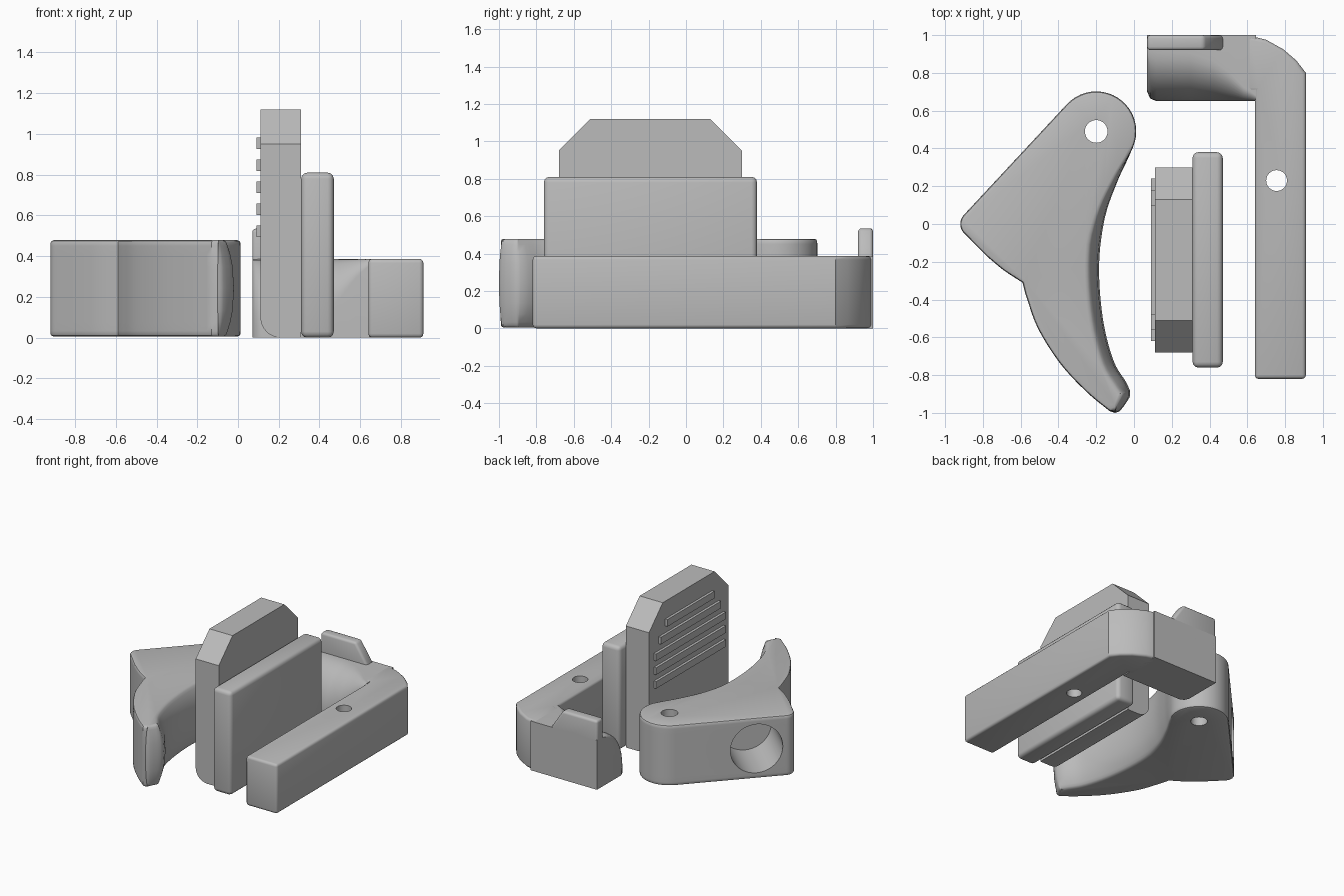
import bpy, bmesh
from math import sin, cos, pi, radians, sqrt
from mathutils import Vector

if "Cube" in bpy.data.objects:
    bpy.data.objects.remove(bpy.data.objects["Cube"])

GRAY = (0.5, 0.5, 0.5, 1)
mat = bpy.data.materials.new("plain gray")
mat.use_nodes = True
mat.diffuse_color = GRAY
mat.node_tree.nodes["Principled BSDF"].inputs["Base Color"].default_value = GRAY


def select(obj):
    bpy.ops.object.select_all(action="DESELECT")
    obj.select_set(True)
    bpy.context.view_layer.objects.active = obj


def loft(name, rings):
    """Skin a list of equal-length closed rings and cap both ends."""
    bm = bmesh.new()
    layers = [[bm.verts.new(p) for p in ring] for ring in rings]
    n = len(layers[0])
    for a, b in zip(layers, layers[1:]):
        for i in range(n):
            j = (i + 1) % n
            bm.faces.new((a[i], a[j], b[j], b[i]))
    bm.faces.new(layers[0])
    bm.faces.new(layers[-1])
    bmesh.ops.recalc_face_normals(bm, faces=bm.faces)
    mesh = bpy.data.meshes.new(name)
    bm.to_mesh(mesh)
    bm.free()
    obj = bpy.data.objects.new(name, mesh)
    bpy.context.collection.objects.link(obj)
    mesh.materials.append(mat)
    return obj


def prism(name, pts, axis, lo, hi):
    """Extrude a 2D outline along the given axis index."""
    def place(p, d):
        q = list(p)
        q.insert(axis, d)
        return q
    return loft(name, [[place(p, d) for p in pts] for d in (lo, hi)])


def rect(a0, a1, b0, b1):
    return [(a0, b0), (a1, b0), (a1, b1), (a0, b1)]


def bevel(obj, width, segments=3):
    mod = obj.modifiers.new("round", "BEVEL")
    mod.width, mod.segments = width, segments
    mod.limit_method, mod.angle_limit = "ANGLE", radians(40)
    select(obj)
    bpy.ops.object.modifier_apply(modifier=mod.name)


def drill(obj, center, radius, depth, direction):
    """Cut a round hole centred on the given point."""
    bpy.ops.mesh.primitive_cylinder_add(vertices=40, radius=radius, depth=depth, location=center)
    cutter = bpy.context.object
    cutter.rotation_euler = Vector(direction).to_track_quat("Z", "Y").to_euler()
    cutter.hide_render = True
    cutter.data.materials.append(mat)
    mod = obj.modifiers.new("hole", "BOOLEAN")
    mod.operation, mod.object, mod.solver = "DIFFERENCE", cutter, "EXACT"
    select(obj)
    bpy.ops.object.modifier_apply(modifier=mod.name)
    bpy.data.objects.remove(cutter)


def smooth(obj, angle=35):
    select(obj)
    bpy.ops.object.shade_smooth_by_angle(angle=radians(angle))


def arc(cx, cy, r, a0, a1, n):
    angles = [radians(a0 + (a1 - a0) * i / n) for i in range(n + 1)]
    return [(cx + r * cos(a), cy + r * sin(a)) for a in angles]


def spline(pts, steps=5):
    """Catmull-Rom curve through the points."""
    v = [Vector(p) for p in pts]
    v = [2 * v[0] - v[1]] + v + [2 * v[-1] - v[-2]]
    out = []
    for a, b, c, d in zip(v, v[1:], v[2:], v[3:]):
        for i in range(steps):
            t = i / steps
            out.append(0.5 * (2 * b + (c - a) * t + (2 * a - 5 * b + 4 * c - d) * t * t
                              + (3 * b - a - 3 * c + d) * t ** 3))
    return [tuple(p) for p in out] + [tuple(pts[-1])]


# Curved lever: outline lofted upwards, with a bulging finger face
pivot = arc(-0.2, 0.49, 0.212, -22, 137, 20)
heel = arc(-0.85, 0.0, 0.07, 137, 228, 8)
back = spline([(-0.78, -0.17), (-0.69, -0.245), (-0.59, -0.31)], 3)
blade = spline([(-0.575, -0.37), (-0.51, -0.55), (-0.39, -0.74), (-0.25, -0.89), (-0.13, -0.99)])
tip = spline([(-0.1, -1.0), (-0.07, -0.985), (-0.025, -0.92), (-0.02, -0.885)], 3)
finger = spline([(-0.04, -0.84), (-0.11, -0.72), (-0.165, -0.5), (-0.185, -0.22),
                 (-0.155, 0.03), (-0.09, 0.22), (-0.03, 0.35)])
outline = pivot + heel + back + blade + tip + finger
weights = [0] * len(pivot + heel + back + blade)
weights += [0.3 + 0.6 * i / len(tip) for i in range(len(tip))]
weights += [min(1, max(0, (0.4 - p[1]) / 0.5)) for p in finger]

rings = []
for u in (-1, -0.98, -0.95, -0.88, -0.7, -0.45, 0, 0.45, 0.7, 0.88, 0.95, 0.98, 1):
    e = max(0, (abs(u) - 0.93) / 0.07)
    edge = 0.016 * (1 - sqrt(max(0, 1 - e * e)))
    ring = []
    for i, (p, w) in enumerate(zip(outline, weights)):
        a, b = outline[i - 1], outline[(i + 1) % len(outline)]
        t = Vector((b[0] - a[0], b[1] - a[1])).normalized()
        inset = edge + w * 0.06 * abs(u) ** 2.5
        ring.append((p[0] - t.y * inset, p[1] + t.x * inset, 0.242 + 0.237 * u))
    rings.append(ring)
lever = loft("curved_lever", rings)
drill(lever, (-0.2, 0.49, 0.24), 0.06, 1, (0, 0, 1))
drill(lever, (-0.76, 0.21, 0.24), 0.19, 0.8, (0.73, -0.68, 0))
smooth(lever)

# Thick backing plate
plate = prism("thick_plate", rect(0.31, 0.47, -0.76, 0.38), 2, 0, 0.81)
bevel(plate, 0.03)
smooth(plate)

# Tall plate with chamfered top corners and one rounded lower edge
tall = prism("tall_plate", [(-0.68, 0), (0.3, 0), (0.3, 0.95), (0.13, 1.12),
                            (-0.51, 1.12), (-0.68, 0.95)], 0, 0.11, 0.31)
bm = bmesh.new()
bm.from_mesh(tall.data)
low = [e for e in bm.edges if all(v.co.x < 0.12 and v.co.z < 0.01 for v in e.verts)]
bmesh.ops.bevel(bm, geom=low, offset=0.1, segments=8, profile=0.5, affect="EDGES")
bm.to_mesh(tall.data)
bm.free()
smooth(tall, 30)

# Grip ribs, shorter towards the top
for i, half in enumerate((0.43, 0.43, 0.43, 0.37, 0.29)):
    z = 0.495 + 0.108 * i
    prism("grip_rib_%d" % (i + 1), rect(-0.19 - half, -0.19 + half, z, z + 0.055), 0, 0.09, 0.12)

# Long bracket arm with a rounded outer corner
arm = prism("bracket_arm", [(0.64, -0.82), (0.91, -0.82), (0.91, 0.8), (0.86, 0.865), (0.79, 0.925),
                            (0.7, 0.975), (0.6, 1.0), (0.6, 0.7), (0.64, 0.7)], 2, 0, 0.387)
bevel(arm, 0.025)
drill(arm, (0.755, 0.23, 0.2), 0.055, 1, (0, 0, 1))
smooth(arm)

# Bracket head: a rounded front that flattens out towards the arm
sections = []
for x, front, t in ((0.07, 0.7, 0), (0.085, 0.665, 0), (0.12, 0.65, 0), (0.3, 0.65, 0.03),
                    (0.42, 0.65, 0.2), (0.5, 0.65, 0.45), (0.58, 0.65, 0.8), (0.645, 0.65, 1)):
    ry, rz = 0.26 - 0.23 * t, 0.33 - 0.3 * t
    ring = [(x, 1, 0), (x, 1, 0.385)]
    for k in range(11):
        a = pi / 2 * k / 10
        ring.append((x, front + ry * (1 - sin(a)), 0.385 - rz * (1 - cos(a))))
    sections.append(ring + [(x, front, 0)])
smooth(loft("bracket_head", sections), 45)

# Upright tab on the back of the head
tab = prism("bracket_tab", [(0.07, 0.25), (0.47, 0.25), (0.47, 0.385), (0.37, 0.535), (0.07, 0.535)],
            1, 0.92, 1.0)
bevel(tab, 0.018)
smooth(tab)
